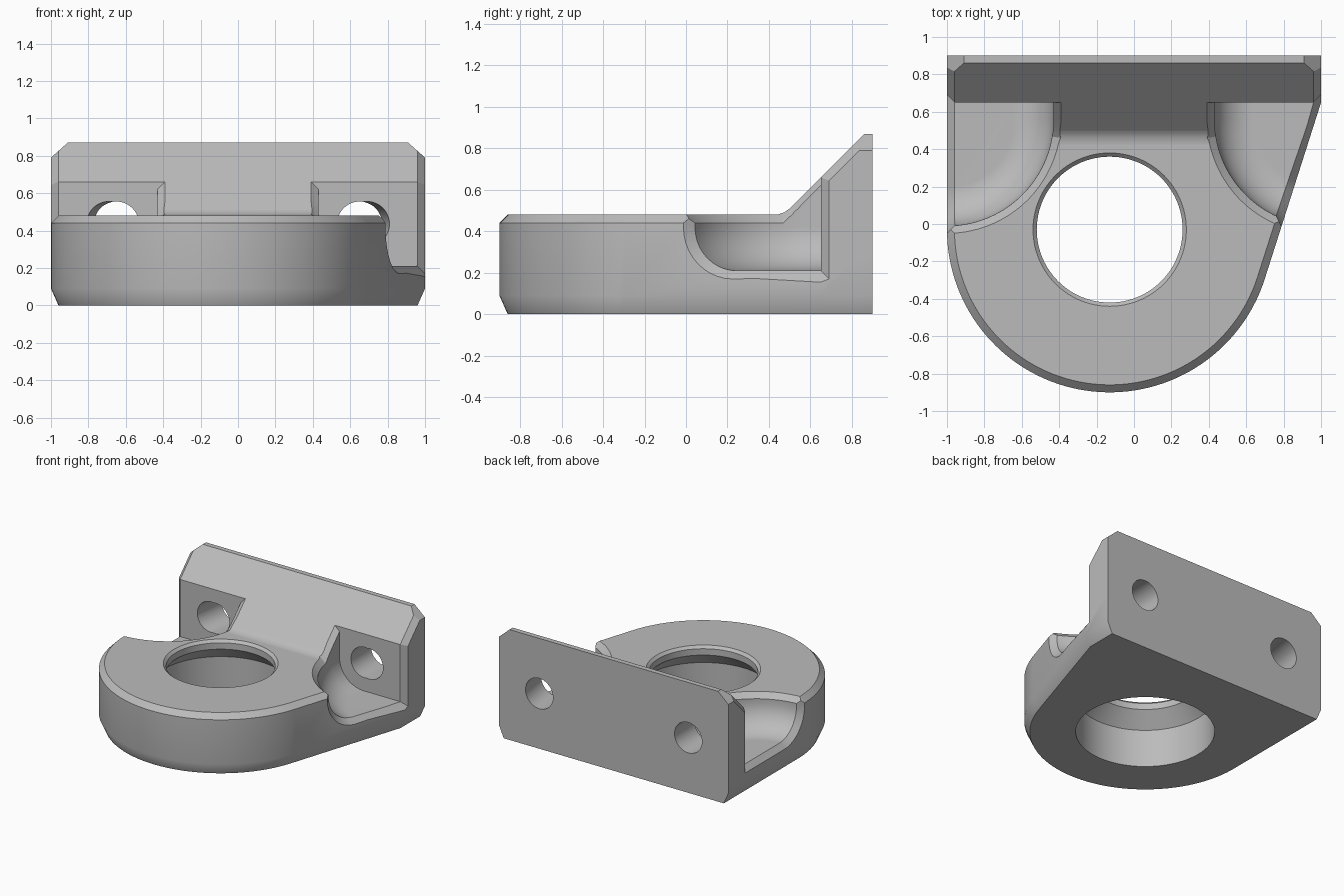
import bpy, bmesh, math
from mathutils import Vector

cube = bpy.data.objects.get("Cube")
if cube:
    bpy.data.objects.remove(cube, do_unlink=True)

grey = bpy.data.materials.new("cast grey")
grey.use_nodes = True
grey.diffuse_color = (0.5, 0.5, 0.5, 1)
grey.node_tree.nodes["Principled BSDF"].inputs["Base Color"].default_value = (0.5, 0.5, 0.5, 1)


def loft(name, rings):
    """Closed solid skinned through rings of equal length."""
    bm = bmesh.new()
    loops = [[bm.verts.new(p) for p in ring] for ring in rings]
    n = len(loops[0])
    for a, b in zip(loops, loops[1:]):
        for i in range(n):
            j = (i + 1) % n
            bm.faces.new((a[i], a[j], b[j], b[i]))
    bm.faces.new(loops[0])
    bm.faces.new(loops[-1])
    bmesh.ops.recalc_face_normals(bm, faces=bm.faces)
    mesh = bpy.data.meshes.new(name)
    bm.to_mesh(mesh)
    bm.free()
    ob = bpy.data.objects.new(name, mesh)
    bpy.context.collection.objects.link(ob)
    mesh.materials.append(grey)
    return ob


def combine(target, tool, operation="DIFFERENCE"):
    mod = target.modifiers.new("combine", "BOOLEAN")
    mod.operation, mod.object, mod.solver = operation, tool, "EXACT"
    bpy.context.view_layer.objects.active = target
    bpy.ops.object.modifier_apply(modifier=mod.name)
    bpy.data.objects.remove(tool, do_unlink=True)


def circle(x, y, z, r, n=96):
    return [(x + r * math.cos(k * math.tau / n), y + r * math.sin(k * math.tau / n), z)
            for k in range(n)]


CX, CY, R = -0.13, -0.03, 0.87      # ring centre and outer radius
FRONT, BACK, PIVOT = 0.65, 0.9, 0.56  # plate faces and pocket centre in y
POCKET, FLOOR, FILLET = 0.57, 0.21, 0.21
TANGENT = math.radians(-17.7)
normal = Vector((math.cos(TANGENT), math.sin(TANGENT), 0))


# Base: rounded nose, straight left side, tangent right side
def outline(z, inset):
    r, right = R - inset, 1 - inset
    start, end = -math.pi, TANGENT
    pts = [(CX + r * math.cos(a), CY + r * math.sin(a), z)
           for a in (start + (end - start) * k / 64 for k in range(65))]
    reach = normal.x * CX + normal.y * CY + r
    corner = (reach - normal.x * right) / normal.y
    return pts + [(right, corner, z), (right, 1.0, z), (-right, 1.0, z)]


body = loft("bearing_bracket", [outline(0, 0.04), outline(0.09, 0),
                                outline(0.44, 0), outline(0.48, 0.04)])

# Sloped back plate
profile = [(0.42, 0.3), (0.42, 0.48), (0.445, 0.482), (0.475, 0.492), (0.5, 0.51),
           (0.86, 0.87), (0.95, 0.87), (0.95, 0.3)]
combine(body, loft("back_plate", [[(x, y, z) for y, z in profile] for x in (-1, 1)]), "UNION")
trim = [(-2, BACK), (2, BACK), (2, 2), (-2, 2)]
combine(body, loft("back_trim", [[(x, y, z) for x, y in trim] for z in (-1, 2)]))

# Stepped bore
bore = [(-0.1, 0.5), (0.3, 0.5), (0.41, 0.39), (0.46, 0.39), (0.48, 0.41), (0.53, 0.46)]
combine(body, loft("bore", [circle(CX, CY, z, r) for z, r in bore]))


# Bolt pockets with filleted floors
def pocket_ring(side, r, z):
    pts = [(side * (1 - r * math.sin(a)), PIVOT - r * math.cos(a), z)
           for a in (math.pi / 2 * k / 28 for k in range(29))]
    return pts + [(side * (1 - r), FRONT, z), (side * 1.3, FRONT, z),
                  (side * 1.3, PIVOT - r, z)]


def fillet(k):
    a = math.pi / 2 * k / 10
    return POCKET - FILLET * (1 - math.sin(a)), FLOOR + FILLET * (1 - math.cos(a)), a


def top_height(y):
    return max(0.48, y + 0.01)


# Chamfer section across an edge, between directions n and o
def edge_section(q, n, o):
    return [q + n * 0.06 + o * 0.02, q - n * 0.02 - o * 0.06, q - n * 0.02 + o * 0.02]


def rim_cutter(side):
    rings = []
    for k in range(-2, 31):
        a = math.pi / 2 * min(k, 29) / 29
        n = Vector((-side * math.sin(a), -math.cos(a), 0))
        p = Vector((side, PIVOT, 0)) + n * POCKET
        if k == 30:
            p.y = FRONT
        p.z = top_height(p.y)
        up = Vector((0, 0, 0.02))
        rings.append([p - n * 0.02 - up * 3, p + n * 0.06 + up, p - n * 0.02 + up])
    return loft("rim_cutter", rings)


def side_edge_cutter(side):
    up, back = Vector((0, 0, 1)), Vector((0, 1, 0))
    out = Vector((side, 0, 0))
    along, face = (Vector((-normal.y, normal.x, 0)), normal) if side > 0 else (back, out)
    corner = Vector((side, FRONT, 0))
    gap = FRONT - PIVOT
    b = gap * along.y

    def on_side(r, z):
        return corner - along * (b + math.sqrt(b * b - gap * gap + r * r)) + up * z

    rings = [edge_section(on_side(POCKET, 0.56), -along, face)]
    for k in range(10, -1, -1):
        r, z, a = fillet(k)
        n = -along * math.sin(a) - up * math.cos(a)
        rings.append(edge_section(on_side(r, z), n, face))
    # floor corner, plate front edge, then up the slope
    rings.append(edge_section(corner + up * FLOOR, back - up, out))
    bend = math.tan(math.pi / 8)
    rings.append(edge_section(corner + up * top_height(FRONT), back - up * bend, out))
    rings.append(edge_section(Vector((side, 1, top_height(1))), (back - up).normalized(), out))
    return loft("side_edge_cutter", rings)


for side in (-1, 1):
    rings = [pocket_ring(side, r, z) for r, z, a in map(fillet, range(11))]
    rings.append(pocket_ring(side, POCKET, 1.2))
    combine(body, loft("pocket", rings))
    combine(body, rim_cutter(side))
    combine(body, side_edge_cutter(side))
    # clipped top corner
    clip = [(1.045, 0.75), (0.865, 0.91), (1.1, 0.95)]
    combine(body, loft("corner_clip", [[(side * x, y, z) for x, z in clip] for y in (0.5, 1)]))
    # bolt hole, flaring outward at the front
    for lean in (0, 0.04):
        holes = []
        for y, t in ((FRONT - 0.08, 1.32), (BACK + 0.05, -0.2)):
            holes.append([(x + side * lean * t, y, z)
                          for x, z, _ in circle(side * 0.65, 0.435, 0, 0.12, 48)])
        combine(body, loft("bolt_hole", holes))

# Smooth curved walls, keep edges crisp
bpy.ops.object.select_all(action="DESELECT")
body.select_set(True)
bpy.context.view_layer.objects.active = body
bpy.ops.object.shade_smooth_by_angle(angle=math.radians(30))
weighted = body.modifiers.new("weighted normals", "WEIGHTED_NORMAL")
weighted.keep_sharp = True
